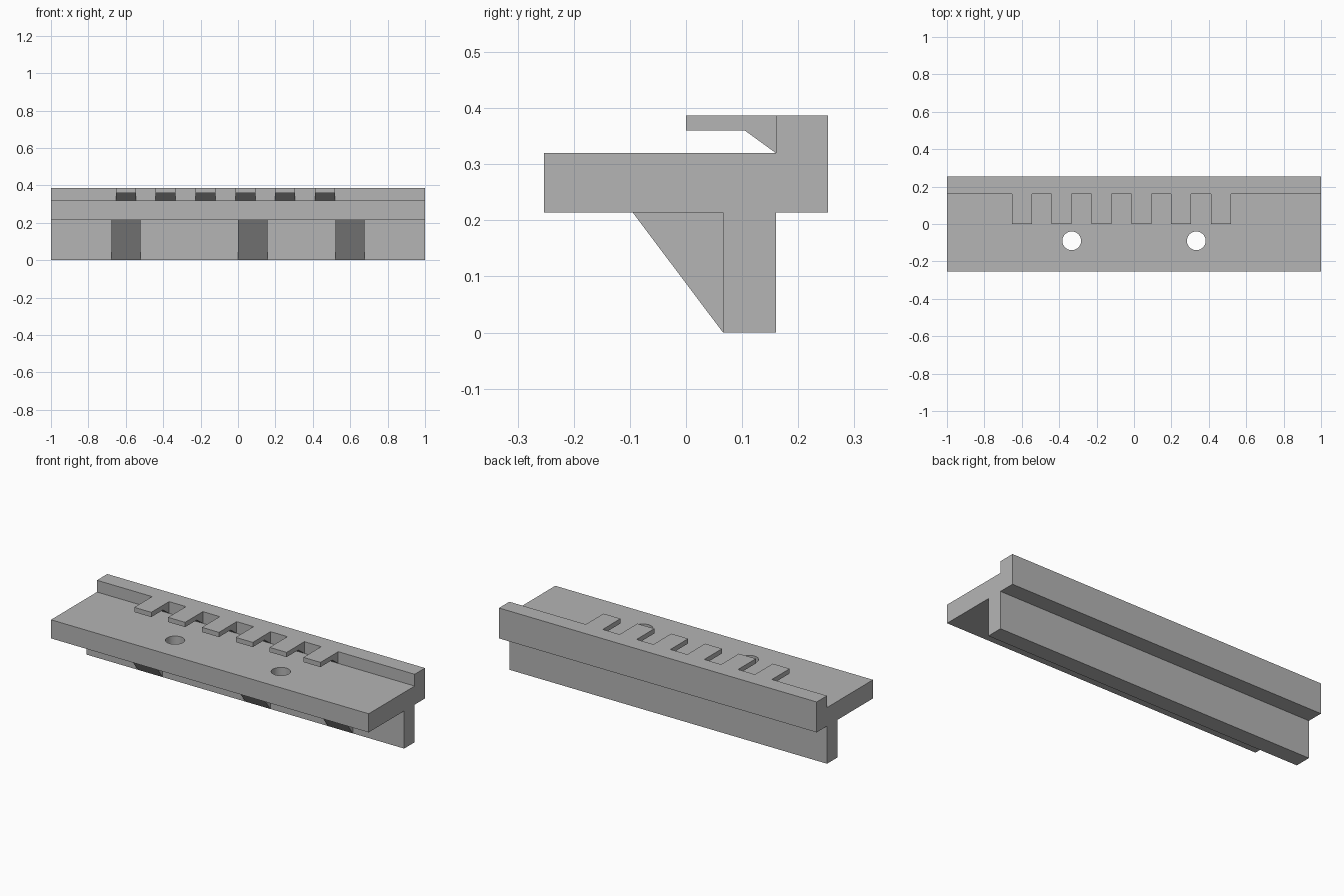
import bpy
import bmesh

if "Cube" in bpy.data.objects:
    bpy.data.objects.remove(bpy.data.objects["Cube"], do_unlink=True)

grey = bpy.data.materials.new("plain_grey")
grey.use_nodes = True
colour = (0.46, 0.46, 0.46, 1)
grey.diffuse_color = colour
grey.node_tree.nodes["Principled BSDF"].inputs["Base Color"].default_value = colour


def extrude_profile(name, profile, x0, x1):
    """Extrude a (y, z) outline along x."""
    bm = bmesh.new()
    face = bm.faces.new([bm.verts.new((x0, y, z)) for y, z in profile])
    moved = bmesh.ops.extrude_face_region(bm, geom=[face])["geom"]
    verts = [g for g in moved if isinstance(g, bmesh.types.BMVert)]
    bmesh.ops.translate(bm, verts=verts, vec=(x1 - x0, 0, 0))
    bmesh.ops.recalc_face_normals(bm, faces=bm.faces)
    mesh = bpy.data.meshes.new(name)
    bm.to_mesh(mesh)
    bm.free()
    mesh.materials.append(grey)
    obj = bpy.data.objects.new(name, mesh)
    bpy.context.collection.objects.link(obj)
    return obj


# Levels shared by the parts
half_depth = 0.253
web_front, web_back = 0.066, 0.16
shelf_low, shelf_top, lip_top = 0.214, 0.32, 0.387

# Rail: shelf, rear lip and hanging web as one section
rail = extrude_profile("rail", [
    (-half_depth, shelf_low), (web_front, shelf_low), (web_front, 0),
    (web_back, 0), (web_back, shelf_low), (half_depth, shelf_low),
    (half_depth, lip_top), (web_back, lip_top), (web_back, shelf_top),
    (-half_depth, shelf_top)], -1, 1)

# Two round screw holes through the shelf
for x in (-0.333, 0.333):
    bpy.ops.mesh.primitive_cylinder_add(vertices=48, radius=0.05, depth=0.3,
                                        location=(x, -0.09, 0.27))
    cutter = bpy.context.object
    cutter.name = "hole_cutter"
    cutter.hide_render = True
    cutter.data.materials.append(grey)
    cut = rail.modifiers.new("hole", "BOOLEAN")
    cut.operation = "DIFFERENCE"
    cut.solver = "EXACT"
    cut.object = cutter
    bpy.context.view_layer.objects.active = rail
    bpy.ops.object.modifier_apply(modifier=cut.name)
    bpy.data.objects.remove(cutter, do_unlink=True)

# Overhanging teeth with a sloped root
tooth = [(0, lip_top), (0, 0.36), (0.105, 0.36),
         (web_back, shelf_top), (web_back, lip_top)]
for i in range(6):
    start = -0.653 + i * 0.213
    extrude_profile(f"tooth_{i + 1}", tooth, start, start + 0.107)

# Triangular gussets under the shelf
gusset = [(-0.095, shelf_low), (web_front, shelf_low), (web_front, 0)]
for side, x0, x1 in (("right", -0.677, -0.52), ("middle", 0, 0.157),
                     ("left", 0.52, 0.677)):
    extrude_profile(f"gusset_{side}", gusset, x0, x1)

# Smooth hole walls, sharp everywhere else
bpy.ops.object.select_all(action="DESELECT")
rail.select_set(True)
bpy.context.view_layer.objects.active = rail
bpy.ops.object.shade_smooth_by_angle()
